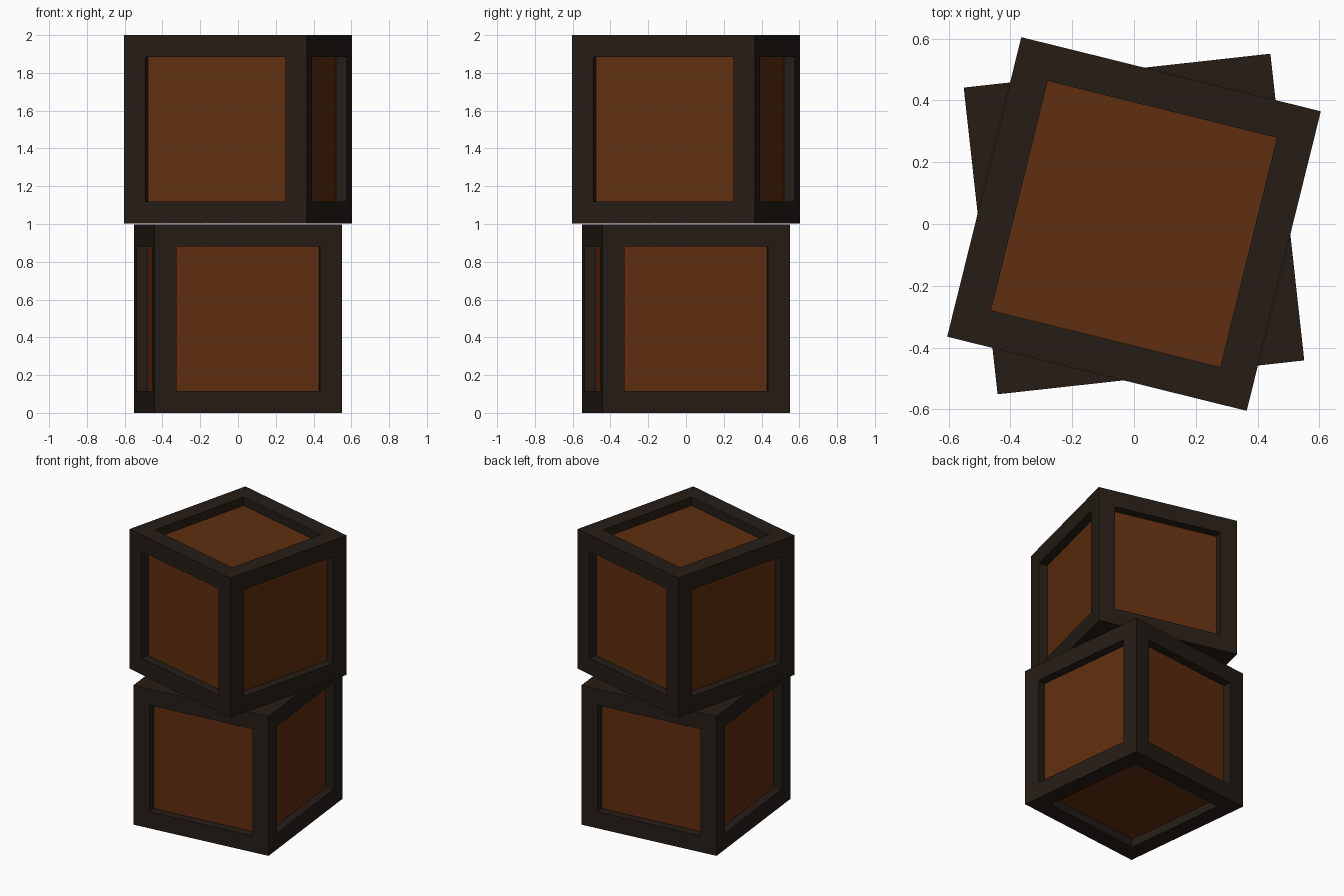
import bpy, bmesh, math
from mathutils import Matrix

if "Cube" in bpy.data.objects:
    bpy.data.objects.remove(bpy.data.objects["Cube"])

SIZE, FRAME, DEPTH = 0.998, 0.117, 0.06


def material(name, rgb):
    m = bpy.data.materials.new(name)
    m.diffuse_color = (*rgb, 1)
    m.use_nodes = True
    m.node_tree.nodes["Principled BSDF"].inputs["Base Color"].default_value = m.diffuse_color
    return m


frame_mat = material("dark_frame", (0.019, 0.012, 0.008))
panel_mat = material("brown_panel", (0.115, 0.028, 0.005))


def crate(name, z, angle):
    bm = bmesh.new()
    bmesh.ops.create_cube(bm, size=SIZE)
    # recessed square panel on every side
    sides = bm.faces[:]
    bmesh.ops.inset_individual(bm, faces=sides, thickness=FRAME, use_even_offset=True)
    for f in sides:
        direction = f.normal.copy()
        panel = bmesh.ops.extrude_discrete_faces(bm, faces=[f])["faces"][0]
        bmesh.ops.translate(bm, verts=panel.verts[:], vec=-direction * DEPTH)
        panel.material_index = 1
    bm.transform(Matrix.Rotation(math.radians(angle), 4, 'Z'))
    mesh = bpy.data.meshes.new(name)
    bm.to_mesh(mesh)
    bm.free()
    mesh.materials.append(frame_mat)
    mesh.materials.append(panel_mat)
    ob = bpy.data.objects.new(name, mesh)
    ob.location.z = z
    bpy.context.collection.objects.link(ob)


# two stacked crates, each turned a little
crate("lower_crate", SIZE / 2, 6.3)
crate("upper_crate", 2 - SIZE / 2, -13.9)
